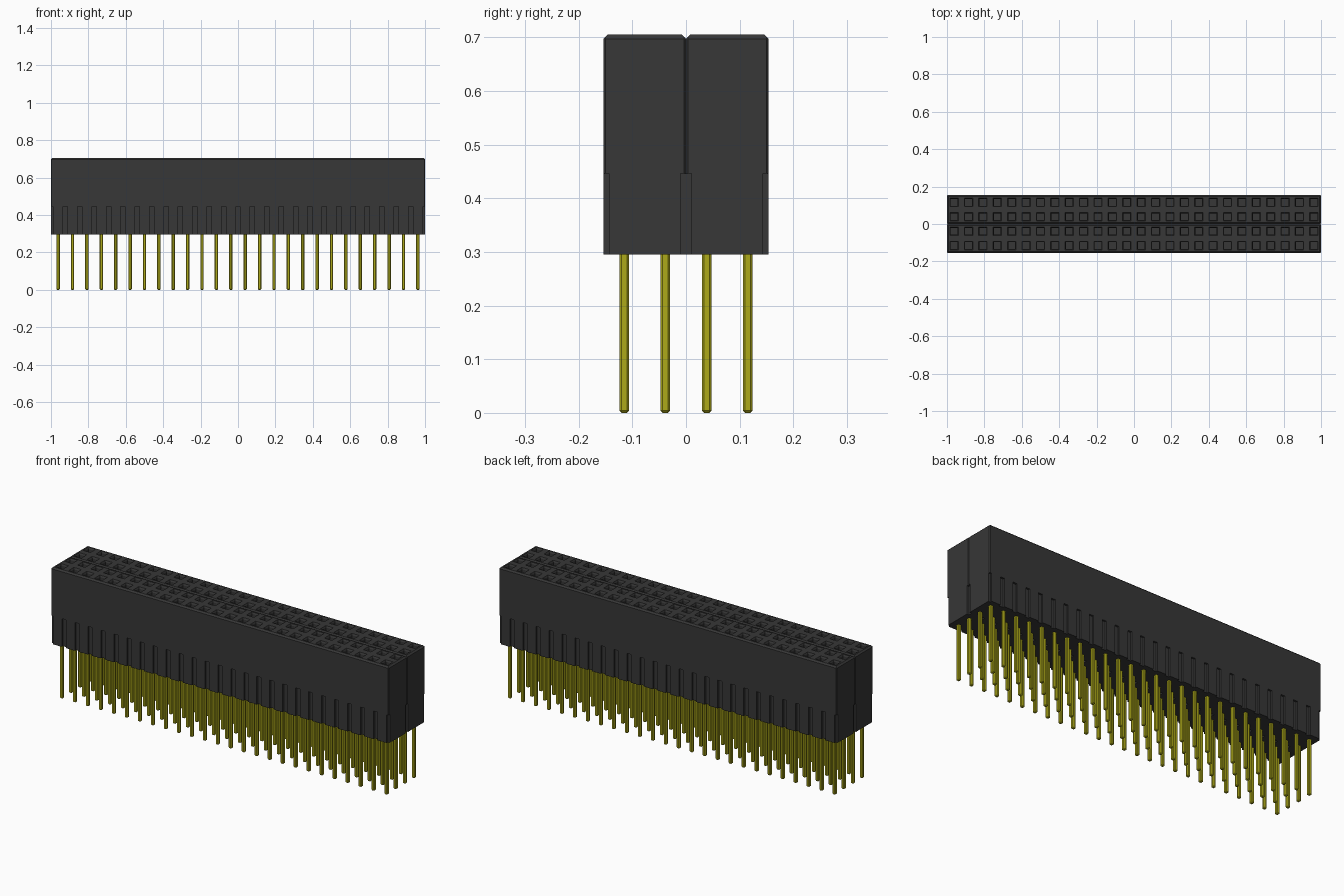
import bpy, bmesh
from mathutils import Vector

if "Cube" in bpy.data.objects:
    bpy.data.objects.remove(bpy.data.objects["Cube"], do_unlink=True)

COLS = 26
PITCH = 2 / COLS
HALF_W = PITCH                      # half depth of one two-row housing
Z_BOTTOM, Z_SLOT, Z_TOP = 0.295, 0.446, 0.705
CHAMFER, CORNER = 0.008, 0.004
HOLE = 0.045
SLOT_HALF, SLOT_DEPTH = 0.012, 0.010


def material(name, color, rough):
    m = bpy.data.materials.new(name)
    m.use_nodes = True
    m.diffuse_color = (*color, 1)
    bsdf = m.node_tree.nodes["Principled BSDF"]
    bsdf.inputs["Base Color"].default_value = (*color, 1)
    bsdf.inputs["Roughness"].default_value = rough
    return m


BLACK = material("black plastic", (0.038, 0.038, 0.038), 0.6)
GOLD = material("yellow gold", (0.42, 0.40, 0.01), 0.5)


def add_object(name, bm, mat, y=0.0):
    bmesh.ops.recalc_face_normals(bm, faces=bm.faces[:])
    mesh = bpy.data.meshes.new(name)
    bm.to_mesh(mesh)
    bm.free()
    mesh.materials.append(mat)
    ob = bpy.data.objects.new(name, mesh)
    ob.location.y = y
    bpy.context.collection.objects.link(ob)
    return ob


def grid_lines(count):
    """Line positions along one axis: outer rims plus both sides of each hole."""
    half = count * PITCH / 2
    lines = [-half + CHAMFER]
    for i in range(count):
        c = -half + (i + 0.5) * PITCH
        lines += [c - HOLE / 2, c + HOLE / 2]
    return lines + [half - CHAMFER]


def upper_housing(name, y):
    bm = bmesh.new()
    xs, ys = grid_lines(COLS), grid_lines(2)
    rows = [[bm.verts.new((x, v, Z_TOP)) for x in xs] for v in ys]
    holes = []
    for j in range(len(ys) - 1):
        for i in range(len(xs) - 1):
            f = bm.faces.new((rows[j][i], rows[j][i + 1],
                              rows[j + 1][i + 1], rows[j + 1][i]))
            if i % 2 and j % 2:
                holes.append(f)
    rim = [e for e in bm.edges if e.is_boundary]
    # Chamfered rim, then walls, then a closed underside
    for z, grow in ((Z_TOP - CHAMFER, True), (Z_SLOT, False)):
        new = bmesh.ops.extrude_edge_only(bm, edges=rim)["geom"]
        for v in (g for g in new if isinstance(g, bmesh.types.BMVert)):
            v.co.z = z
            if grow:
                if abs(abs(v.co.x) - xs[-1]) < 1e-5:
                    v.co.x += CHAMFER if v.co.x > 0 else -CHAMFER
                if abs(abs(v.co.y) - ys[-1]) < 1e-5:
                    v.co.y += CHAMFER if v.co.y > 0 else -CHAMFER
        rim = [g for g in new if isinstance(g, bmesh.types.BMEdge)
               and g.is_boundary and all(abs(v.co.z - z) < 1e-5 for v in g.verts)]
    bmesh.ops.contextual_create(bm, geom=rim)
    # Funnel mouth and deep well of every socket
    bmesh.ops.inset_individual(bm, faces=holes, thickness=0.006, depth=-0.008)
    for f in bmesh.ops.extrude_discrete_faces(bm, faces=holes)["faces"]:
        edges = list(f.edges)
        bottom = [v.co.copy() for v in f.verts]
        tops = list(f.verts)
        for v in tops:
            v.co.z -= 0.2
        n = len(tops)
        for k in range(n):
            a, b = tops[k], tops[(k + 1) % n]
            if len(a.link_faces) and not any(
                    len(e.link_faces) > 1 for e in edges if a in e.verts and b in e.verts):
                p = bm.verts.new(bottom[k])
                q = bm.verts.new(bottom[(k + 1) % n])
                bm.faces.new((a, b, q, p))
    bmesh.ops.remove_doubles(bm, verts=bm.verts[:], dist=1e-5)
    # Cut vertical corners
    corners = [e for e in bm.edges
               if all(abs(abs(v.co.x) - 1) < 1e-4 and abs(abs(v.co.y) - HALF_W) < 1e-4
                      for v in e.verts)]
    bmesh.ops.bevel(bm, geom=corners, offset=CORNER, segments=1, affect='EDGES')
    add_object(name, bm, BLACK, y)


def lower_housing(name, y):
    # Outline of one long side, notched at every pitch line and at both ends
    inner = HALF_W - SLOT_DEPTH
    side = [(-1, -inner), (-1 + SLOT_HALF, -inner), (-1 + SLOT_HALF, -HALF_W)]
    for i in range(1, COLS):
        c = -1 + i * PITCH
        side += [(c - SLOT_HALF, -HALF_W), (c - SLOT_HALF, -inner),
                 (c + SLOT_HALF, -inner), (c + SLOT_HALF, -HALF_W)]
    side += [(1 - SLOT_HALF, -HALF_W), (1 - SLOT_HALF, -inner), (1, -inner)]
    outline = side + [(-px, -py) for px, py in side]
    bm = bmesh.new()
    low = [bm.verts.new((px, py, Z_BOTTOM)) for px, py in outline]
    high = [bm.verts.new((px, py, Z_SLOT)) for px, py in outline]
    n = len(outline)
    for k in range(n):
        m = (k + 1) % n
        bm.faces.new((low[k], low[m], high[m], high[k]))
    bm.faces.new(low[::-1])
    add_object(name, bm, BLACK, y)


def pin_row(name, y):
    # Square pin with cut corners and a blunt tip, repeated along x
    bm = bmesh.new()
    bmesh.ops.create_cube(bm, size=1)
    length = Z_BOTTOM + 0.01
    bmesh.ops.scale(bm, vec=Vector((0.018, 0.018, length)), verts=bm.verts[:])
    bmesh.ops.translate(bm, vec=Vector((-1 + PITCH / 2, 0, length / 2)), verts=bm.verts[:])
    edges = [e for e in bm.edges if min(v.co.z for v in e.verts) < 0.01]
    bmesh.ops.bevel(bm, geom=edges, offset=0.004, segments=1, affect='EDGES')
    ob = add_object(name, bm, GOLD, y)
    arr = ob.modifiers.new("repeat", 'ARRAY')
    arr.count = COLS
    arr.use_relative_offset = False
    arr.use_constant_offset = True
    arr.constant_offset_displace = (PITCH, 0, 0)


for label, sign in (("front", -1), ("back", 1)):
    upper_housing(label + "_socket_housing", sign * HALF_W)
    lower_housing(label + "_slotted_base", sign * HALF_W)
    pin_row(label + "_inner_pins", sign * PITCH * 0.5)
    pin_row(label + "_outer_pins", sign * PITCH * 1.5)
